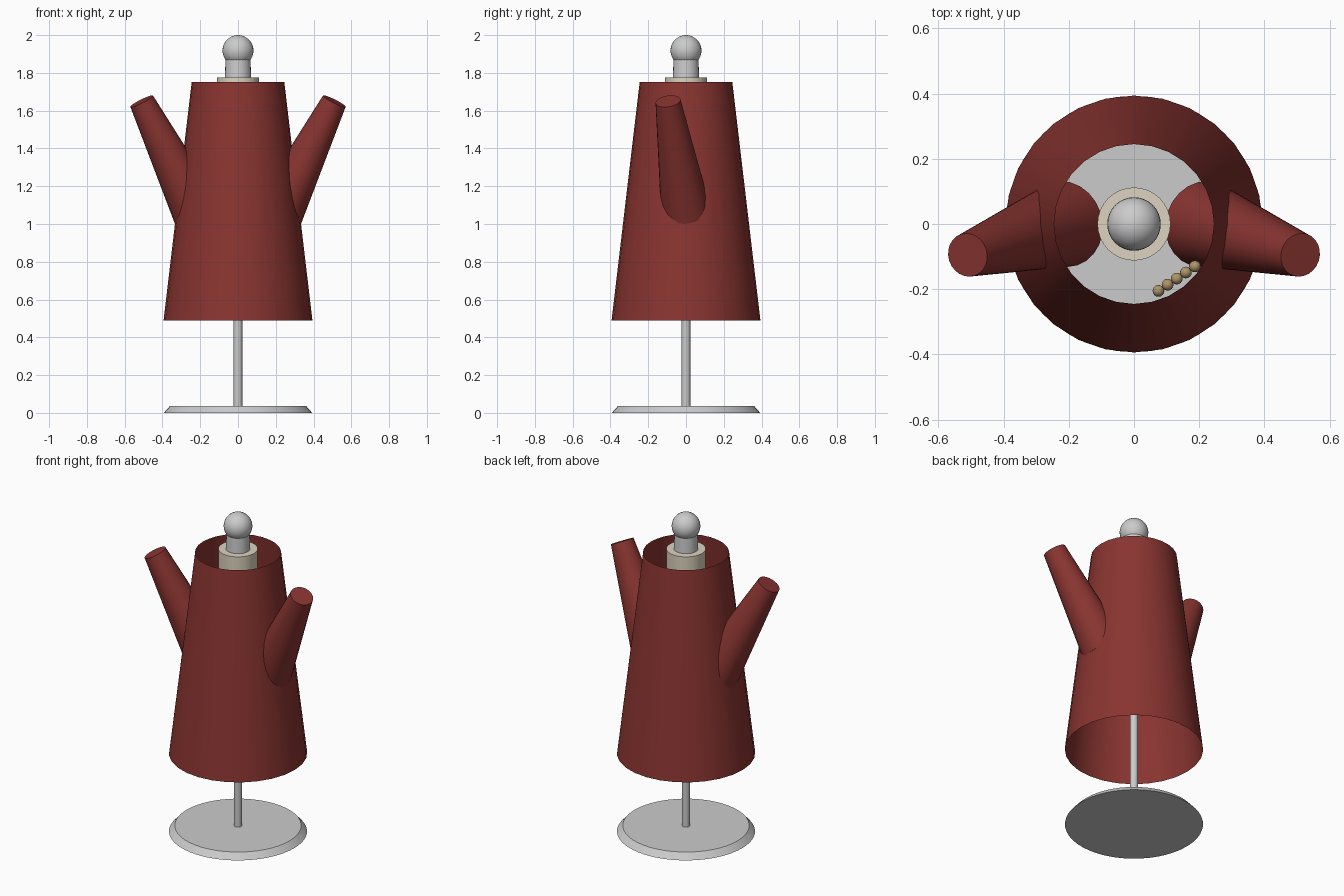
import bpy, bmesh, math
from mathutils import Vector

if "Cube" in bpy.data.objects:
    bpy.data.objects.remove(bpy.data.objects["Cube"])


def material(name, rgb):
    m = bpy.data.materials.new(name)
    m.diffuse_color = (*rgb, 1)
    m.use_nodes = True
    m.node_tree.nodes["Principled BSDF"].inputs["Base Color"].default_value = m.diffuse_color
    return m


CLOTH = material("red_cloth", (0.25, 0.035, 0.03))
LINEN = material("linen", (0.72, 0.65, 0.52))
WOOD = material("wood", (0.42, 0.30, 0.14))


def finish(obj, name, mat=None):
    obj.name = name
    if mat:
        obj.data.materials.append(mat)
    bpy.ops.object.shade_smooth_by_angle(angle=math.radians(35))
    return obj


def frustum(name, a, b, r1, r2, sides=32, mat=None, caps='NGON'):
    """Tapered round part from point a to point b."""
    a, b = Vector(a), Vector(b)
    axis = b - a
    bpy.ops.mesh.primitive_cone_add(
        vertices=sides, radius1=r1, radius2=r2, depth=axis.length,
        end_fill_type=caps, location=(a + b) / 2,
        rotation=axis.to_track_quat('Z', 'Y').to_euler())
    return finish(bpy.context.object, name, mat)


def ball(name, pos, r, seg, rings, mat=None):
    bpy.ops.mesh.primitive_uv_sphere_add(
        segments=seg, ring_count=rings, radius=r, location=pos)
    return finish(bpy.context.object, name, mat)


# Stand: bevelled foot and thin pole
frustum("stand_foot", (0, 0, 0), (0, 0, 0.037), 0.393, 0.36, 48)
frustum("stand_pole", (0, 0, 0.03), (0, 0, 1.25), 0.023, 0.023, 16)

# Mannequin: torso post, neck and round head
frustum("torso", (0, 0, 1.2), (0, 0, 1.775), 0.112, 0.112, 32, LINEN)
frustum("neck", (0, 0, 1.77), (0, 0, 1.87), 0.07, 0.066, 24)
ball("head", (0, 0, 1.918), 0.082, 32, 16)

# Robe: open flared shell
frustum("robe_body", (0, 0, 0.49), (0, 0, 1.753), 0.394, 0.245, 28, CLOTH, 'NOTHING')

# Sleeves: raised and pointing slightly forward, inner ends inside the robe
for side, s in (("left", -1), ("right", 1)):
    frustum(f"{side}_sleeve", (s * 0.215, 0, 1.06), (s * 0.51, -0.095, 1.65),
            0.133, 0.067, 24, CLOTH)

# Bead string hanging inside the front of the robe
start, end = Vector((0.187, -0.13, 1.5)), Vector((0.075, -0.205, 1.4))
for i in range(5):
    ball(f"bead_{i + 1}", start.lerp(end, i / 4), 0.018, 16, 8, WOOD)
